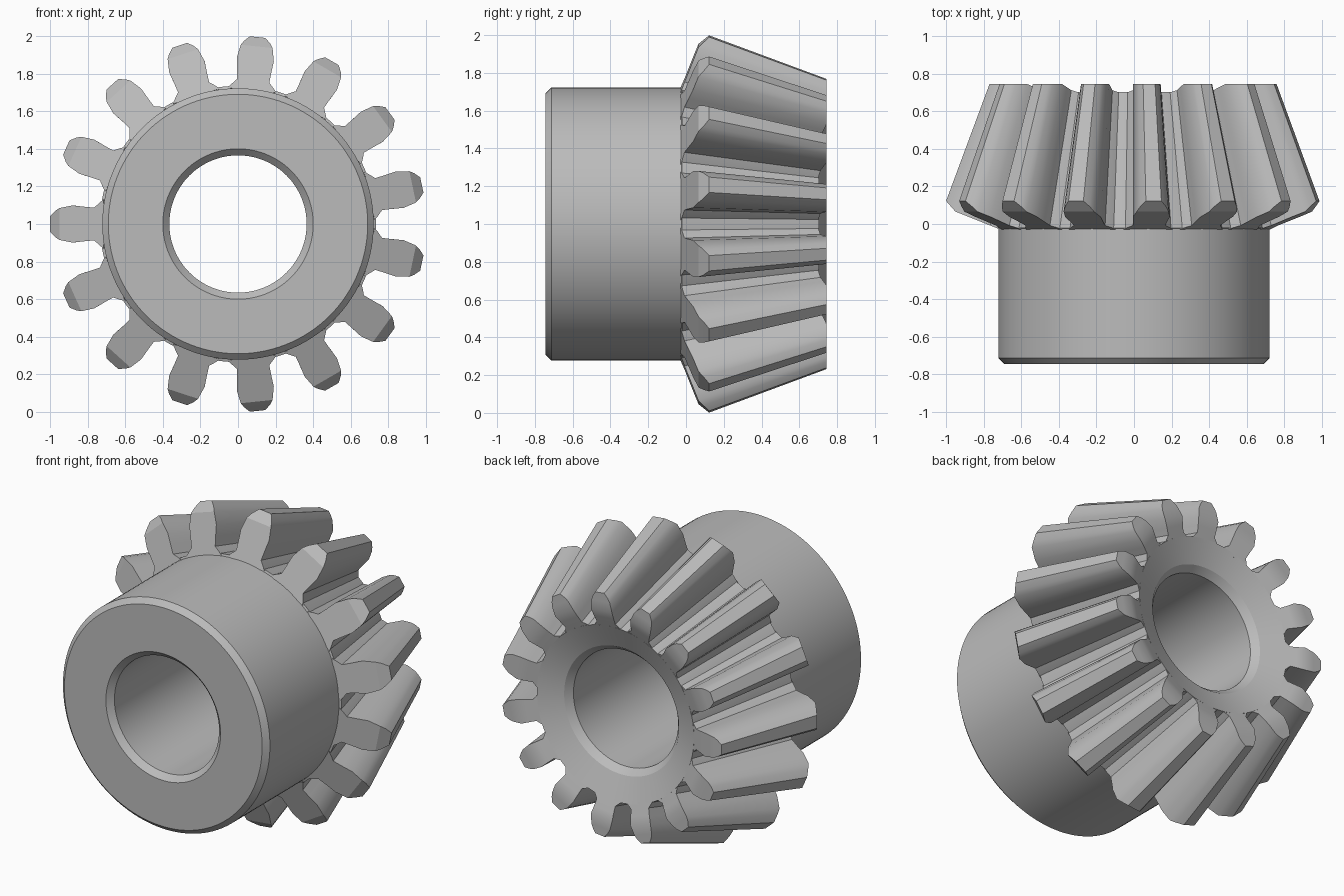
import bpy, bmesh, math

cube = bpy.data.objects.get("Cube")
if cube:
    bpy.data.objects.remove(cube, do_unlink=True)

TEETH = 15
APEX = 2.815      # distance along y where all tooth lines converge
BACK = 0.745      # rear limit of the teeth
AXIS_Z = 1.0

steel = bpy.data.materials.new("steel_grey")
steel.use_nodes = True
grey = (0.5, 0.5, 0.5, 1)
steel.diffuse_color = grey
steel.node_tree.nodes["Principled BSDF"].inputs["Base Color"].default_value = grey


def make_object(name, bm, angle):
    bmesh.ops.recalc_face_normals(bm, faces=bm.faces[:])
    mesh = bpy.data.meshes.new(name)
    bm.to_mesh(mesh)
    bm.free()
    mesh.materials.append(steel)
    obj = bpy.data.objects.new(name, mesh)
    obj.location.z = AXIS_Z
    bpy.context.collection.objects.link(obj)
    bpy.ops.object.select_all(action="DESELECT")
    obj.select_set(True)
    bpy.context.view_layer.objects.active = obj
    bpy.ops.object.shade_smooth_by_angle(angle=math.radians(angle))
    return obj


# Turned body: hub, root cone, dished rear face and chamfered bore (radius, y)
profile = [(0.365, -0.71), (0.40, -0.745), (0.69, -0.745), (0.722, -0.713),
           (0.722, -0.025), (0.735, -0.02), (0.548, 0.703), (0.40, 0.643),
           (0.365, 0.60)]
bm = bmesh.new()
ring = [bm.verts.new((r, y, 0)) for r, y in profile]
edges = [bm.edges.new((ring[i], ring[i - 1])) for i in range(len(ring))]
bmesh.ops.spin(bm, geom=ring + edges, cent=(0, 0, 0), axis=(0, 1, 0),
               angle=math.tau, steps=120, use_duplicate=False)
bmesh.ops.remove_doubles(bm, verts=bm.verts[:], dist=0.0005)
make_object("hub_body", bm, 25)

# Half section of a tooth: radius and half width, from root to tip
section = [(0.715, 0.13), (0.735, 0.115), (0.765, 0.087), (0.82, 0.092),
           (0.88, 0.099), (0.95, 0.085), (0.978, 0.07), (1.0115, 0.042)]


def tooth_point(r, w, rear, angle):
    """Slide a section point towards the apex to the front or rear end."""
    y = -0.02 + 0.4 * (r - 0.735)
    if rear:
        s = max(0.745, (APEX - BACK) / (APEX - y))
    else:
        s = 1 - max(0, r - 0.95) * 0.19
    c, n = math.cos(angle), math.sin(angle)
    return (s * (r * c - w * n), APEX - s * (APEX - y), s * (r * n + w * c))


# Tapered teeth, each a closed loft set into the root cone
bm = bmesh.new()
for k in range(TEETH):
    a = math.pi + k * math.tau / TEETH
    ends = []
    for rear in (False, True):
        right = [bm.verts.new(tooth_point(r, -w, rear, a)) for r, w in section]
        left = [bm.verts.new(tooth_point(r, w, rear, a)) for r, w in section]
        for i in range(len(section) - 1):
            bm.faces.new((right[i], right[i + 1], left[i + 1], left[i]))
        ends.append(right + left[::-1])
    front, back = ends
    for i in range(len(front)):
        bm.faces.new((front[i - 1], front[i], back[i], back[i - 1]))
make_object("gear_teeth", bm, 22)
